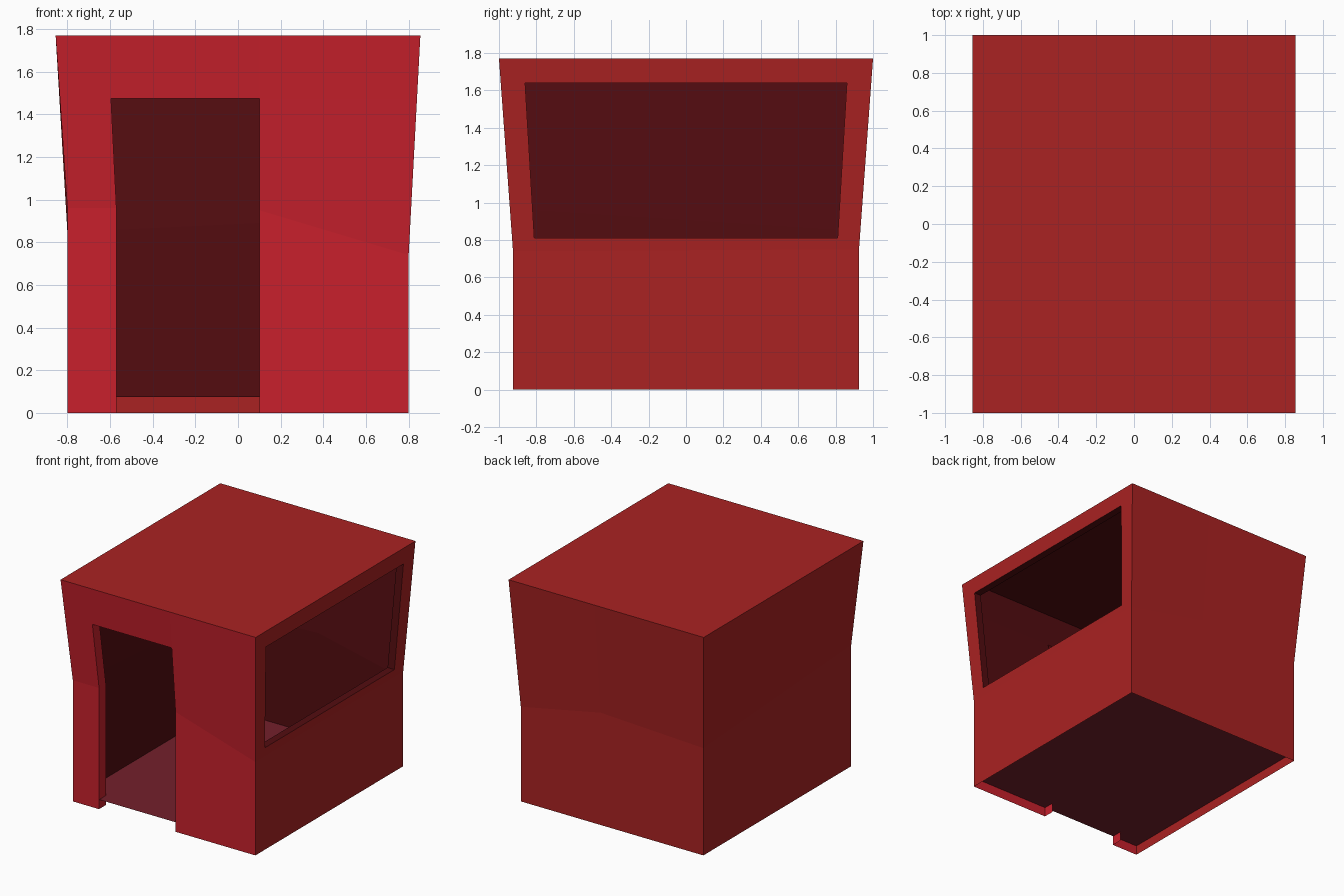
import bpy
import bmesh

if "Cube" in bpy.data.objects:
    bpy.data.objects.remove(bpy.data.objects["Cube"])

TOP, FLOOR, CEIL = 1.77, 0.075, 1.755


def lin(c):
    c /= 255
    return c / 12.92 if c <= 0.04045 else ((c + 0.055) / 1.055) ** 2.4


def material(name, rgb):
    m = bpy.data.materials.new(name)
    m.diffuse_color = (*[lin(c) for c in rgb], 1)
    m.use_nodes = True
    m.node_tree.nodes["Principled BSDF"].inputs["Base Color"].default_value = m.diffuse_color
    return m


BRIGHT = material("bright red", (200, 32, 44))
RED = material("brick red", (170, 34, 34))
DARK = material("dark red interior", (83, 12, 16))
PLUM = material("plum floor", (116, 32, 43))


def make(name, quads, mat):
    bm = bmesh.new()
    for q in quads:
        bm.faces.new([bm.verts.new(p) for p in q])
    bmesh.ops.remove_doubles(bm, verts=bm.verts, dist=0.0005)
    me = bpy.data.meshes.new(name)
    bm.to_mesh(me)
    bm.free()
    me.materials.append(mat)
    ob = bpy.data.objects.new(name, me)
    bpy.context.collection.objects.link(ob)


# turns wall coordinates (along, outward, up) into world coordinates
PLACE = {
    "front": lambda u, d, z: (u, -d, z),
    "right": lambda u, d, z: (d, u, z),
    "back": lambda u, d, z: (-u, d, z),
    "left": lambda u, d, z: (-d, -u, z),
}


def wall(name, depth, flare, cols, rows, mat, thick, ends, hole=None, reveal=None):
    """cols: (along, along flare, crease height); rows: heights, None = crease;
    hole: (column, set of open rows)"""
    place = PLACE[name]
    n, m = len(cols), len(rows)

    def point(i, j, inset=0.0, inner=False):
        u, uf, crease = cols[i]
        z = crease if rows[j] is None else rows[j]
        if inner:
            z = min(max(z, FLOOR), CEIL)
        f = max(0, (z - crease) / (TOP - crease))
        u += uf * f
        if inner and i == 0:
            u += ends[0]
        if inner and i == n - 1:
            u -= ends[1]
        return place(u, depth + flare * f - inset, z)

    def is_open(i, j):
        return hole is not None and i == hole[0] and j in hole[1]

    cells = [(i, j) for i in range(n - 1) for j in range(m - 1) if not is_open(i, j)]
    ring = ((0, 0), (1, 0), (1, 1), (0, 1))
    make(name + "_wall", [[point(i + a, j + b) for a, b in ring] for i, j in cells], mat)
    make(name + "_lining", [[point(i + a, j + b, thick, True) for a, b in reversed(ring)]
                            for i, j in cells], DARK)
    # reveals around the opening
    if hole:
        c, open_rows = hole
        lo, hi = min(open_rows), max(open_rows) + 1
        edges = [((c, j + 1), (c, j)) for j in open_rows]
        edges += [((c + 1, j), (c + 1, j + 1)) for j in open_rows]
        edges.append(((c + 1, hi), (c, hi)))
        if lo > 0:
            edges.append(((c, lo), (c + 1, lo)))
        make(name + "_opening_reveal",
             [[point(*p), point(*q), point(*q, thick), point(*p, thick)] for p, q in edges], reveal)


# front wall with doorway
wall("front", 0.925, 0.075,
     [(-0.8, -0.055, 0.96), (-0.57, -0.04, 0.96), (0.10, 0, 0.95), (0.8, 0.055, 0.74)],
     [0, None, 1.475, TOP], BRIGHT, 0.085, (0.06, 0.06), (1, {0, 1}), BRIGHT)
# right wall with wide window
wall("right", 0.8, 0.055,
     [(-0.925, -0.075, 0.74), (-0.807, -0.061, 0.74), (0.807, 0.061, 0.75), (0.925, 0.075, 0.75)],
     [0, None, 0.81, 1.64, TOP], RED, 0.06, (0.085, 0.06), (1, {2}), DARK)
# plain back and left walls
wall("back", 0.925, 0.075,
     [(-0.8, -0.055, 0.75), (-0.1, 0, 0.89), (0.8, 0.055, 0.85)],
     [0, None, TOP], RED, 0.06, (0.06, 0.06))
wall("left", 0.8, 0.055,
     [(-0.925, -0.075, 0.85), (0.925, 0.075, 0.96)],
     [0, None, TOP], RED, 0.06, (0.06, 0.085))


def slab(name, x, y0, y1, z, mat, up=True):
    q = [(-x, y0, z), (x, y0, z), (x, y1, z), (-x, y1, z)]
    make(name, [q if up else q[::-1]], mat)


# roof, ceiling and raised floor
slab("roof", 0.855, -1.0, 1.0, TOP, RED)
slab("ceiling", 0.795, -0.914, 0.939, CEIL, DARK, False)
slab("floor", 0.799, -0.924, 0.924, FLOOR, PLUM)
